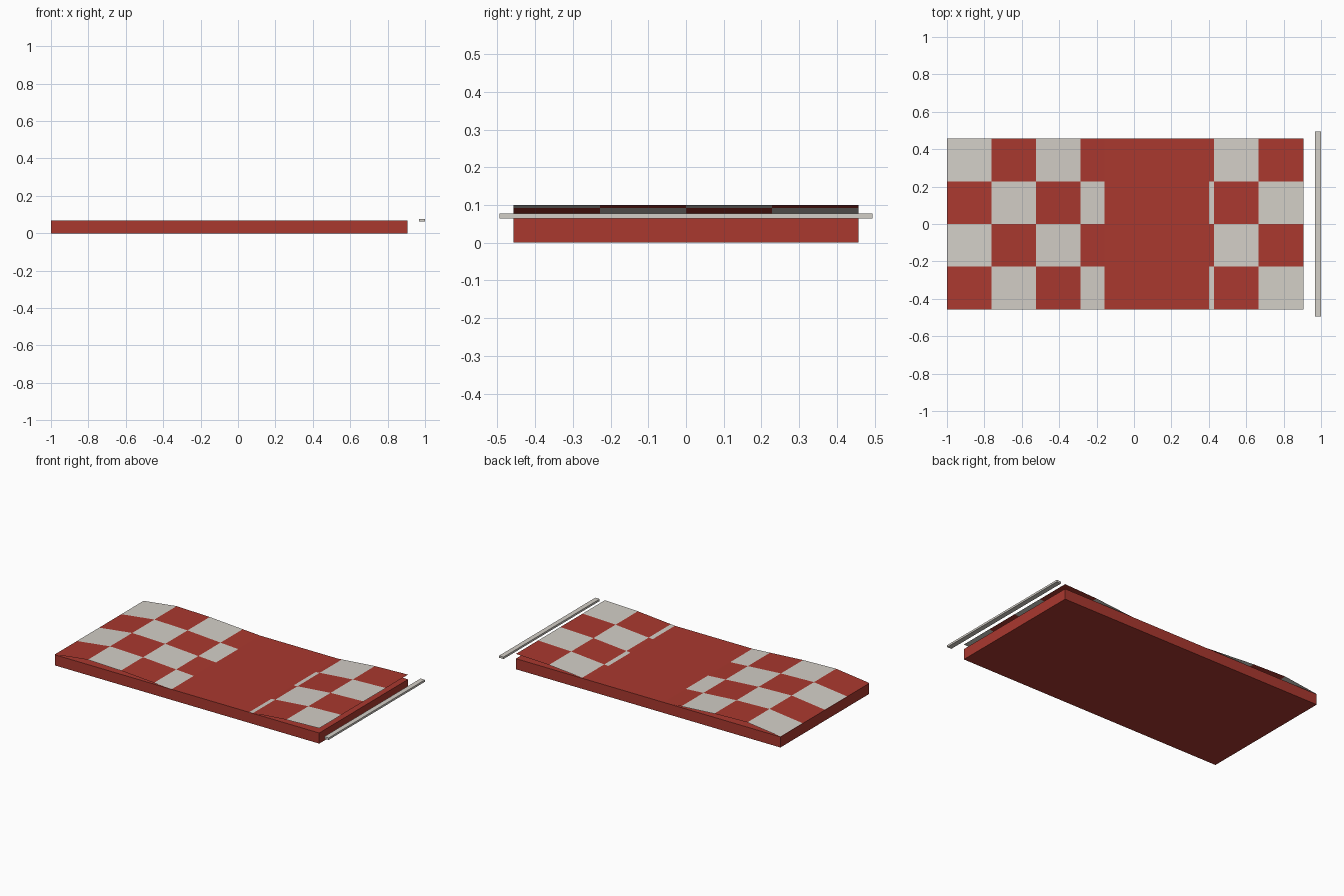
import bpy, bmesh

if "Cube" in bpy.data.objects:
    bpy.data.objects.remove(bpy.data.objects["Cube"])


def material(name, color):
    m = bpy.data.materials.new(name)
    m.diffuse_color = (*color, 1)
    m.use_nodes = True
    m.node_tree.nodes["Principled BSDF"].inputs["Base Color"].default_value = m.diffuse_color
    return m


red = material("red", (0.40, 0.04, 0.028))
white = material("off_white", (0.65, 0.62, 0.57))


def box(name, lo, hi, mat):
    bpy.ops.mesh.primitive_cube_add(size=1, location=[(a + b) / 2 for a, b in zip(lo, hi)])
    ob = bpy.context.object
    ob.name = name
    ob.scale = [b - a for a, b in zip(lo, hi)]
    bpy.ops.object.transform_apply(location=True, rotation=False, scale=True)
    ob.data.materials.append(mat)
    return ob


X0, X1, W = -1.0, 0.905, 0.457

# Base slab and the separate rail at the end
box("base_slab", (X0, -W, 0), (X1, W, 0.069), red)
box("end_rail", (0.968, -0.495, 0.064), (1.0, 0.495, 0.077), white)

# Wavy checkered sheet: 8 x 4 tiles, dipping into the slab in the middle
heights = [0.071, 0.1, 0.093, 0.077, 0.062, 0.051, 0.0715, 0.092, 0.1]
bm = bmesh.new()
grid = [[bm.verts.new((X0 + (X1 - X0) * i / 8, -W + 2 * W * j / 4, z)) for j in range(5)]
        for i, z in enumerate(heights)]
for i in range(8):
    for j in range(4):
        f = bm.faces.new((grid[i][j], grid[i + 1][j], grid[i + 1][j + 1], grid[i][j + 1]))
        f.material_index = (i + j) % 2
mesh = bpy.data.meshes.new("checkered_sheet")
bm.to_mesh(mesh)
bm.free()
mesh.materials.append(red)
mesh.materials.append(white)
sheet = bpy.data.objects.new("checkered_sheet", mesh)
bpy.context.collection.objects.link(sheet)
